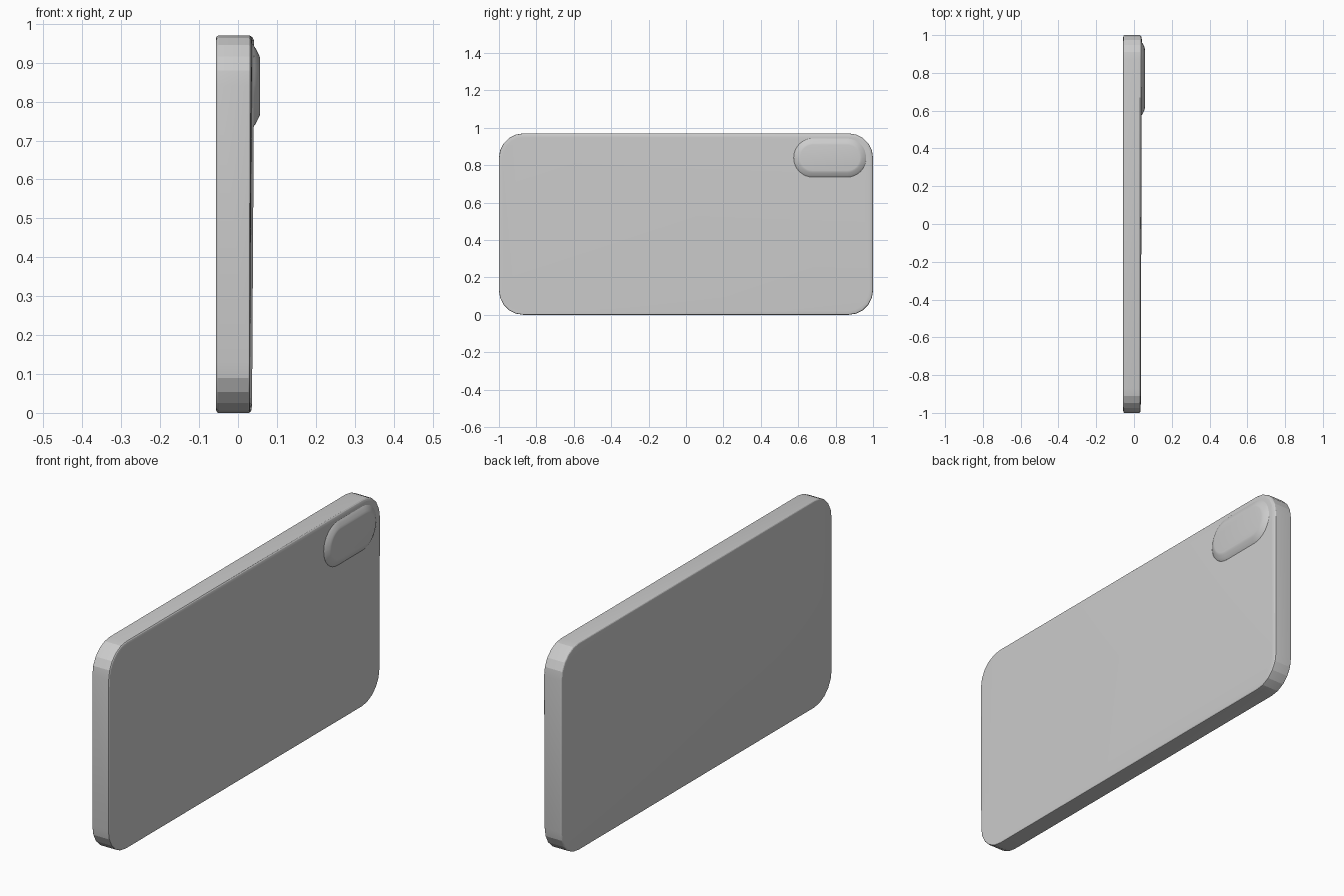
import bpy, bmesh, math

if "Cube" in bpy.data.objects:
    bpy.data.objects.remove(bpy.data.objects["Cube"])


def rounded_outline(cy, cz, width, height, radius, inset, segs):
    """Rounded rectangle in the YZ plane, shrunk by inset."""
    r = radius - inset
    pts = []
    for i, (sy, sz) in enumerate([(1, 1), (-1, 1), (-1, -1), (1, -1)]):
        oy = cy + sy * (width / 2 - radius)
        oz = cz + sz * (height / 2 - radius)
        for k in range(segs + 1):
            a = math.pi / 2 * (i + k / segs)
            pts.append((oy + r * math.cos(a), oz + r * math.sin(a)))
    return pts


def tilt(y, z):
    """Slight diagonal lean of the rear panel."""
    return 0.006 * ((y + 1) / 2 + z / 0.97 - 1)


def slab(name, cy, cz, width, height, radius, segs, levels, angle):
    """Skin a stack of outlines; each level is (x, inset, tilt amount)."""
    bm = bmesh.new()
    rings = []
    for x, inset, t in levels:
        outline = rounded_outline(cy, cz, width, height, radius, inset, segs)
        rings.append([bm.verts.new((x + t * tilt(y, z), y, z)) for y, z in outline])
    for a, b in zip(rings, rings[1:]):
        n = len(a)
        for i in range(n):
            j = (i + 1) % n
            bm.faces.new((a[i], a[j], b[j], b[i]))
    bm.faces.new(rings[0][::-1])
    bm.faces.new(rings[-1])
    bmesh.ops.recalc_face_normals(bm, faces=bm.faces)
    mesh = bpy.data.meshes.new(name)
    bm.to_mesh(mesh)
    bm.free()
    obj = bpy.data.objects.new(name, mesh)
    bpy.context.collection.objects.link(obj)
    bpy.ops.object.select_all(action='DESELECT')
    obj.select_set(True)
    bpy.context.view_layer.objects.active = obj
    bpy.ops.object.shade_smooth_by_angle(angle=math.radians(angle))
    return obj


# Phone body: softened edges, flat screen side, slightly leaning rear panel
slab("phone_body", 0, 0.485, 2.0, 0.97, 0.13, 5, [
    (-0.057, 0.010, 0), (-0.0555, 0.004, 0), (-0.053, 0.001, 0), (-0.050, 0, 0),
    (0.027, 0, 0), (0.031, 0.001, 0.3), (0.034, 0.005, 0.6),
    (0.0355, 0.012, 0.9), (0.036, 0.022, 1)], 17)

# Camera housing: raised pill with a sloped, rounded rim
slab("camera_bump", 0.77, 0.84, 0.39, 0.21, 0.103, 8, [
    (0.030, 0, 0), (0.040, 0.001, 0), (0.044, 0.006, 0), (0.049, 0.015, 0),
    (0.053, 0.023, 0), (0.056, 0.030, 0), (0.057, 0.036, 0)], 40)
